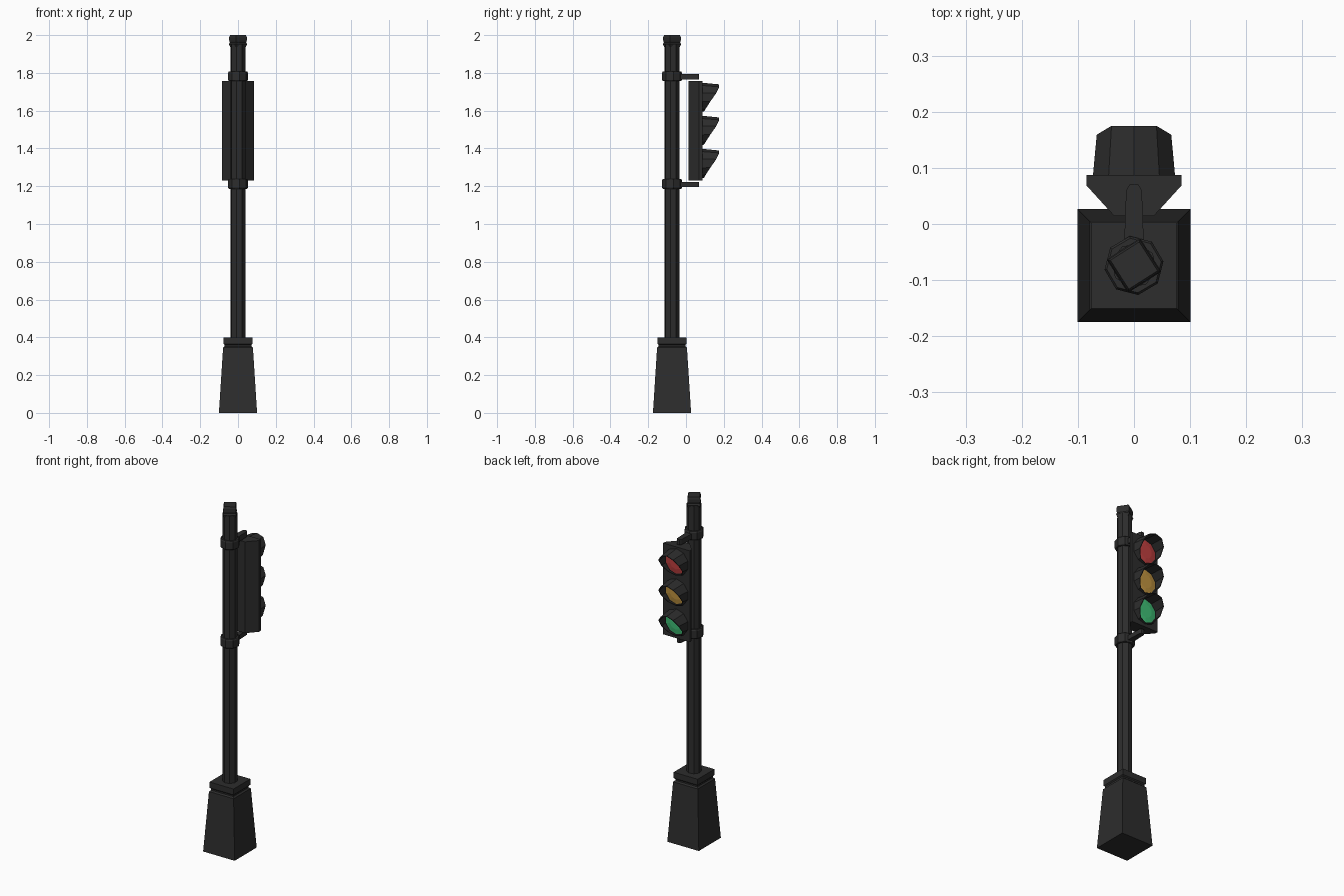
import bpy, bmesh, math

if "Cube" in bpy.data.objects:
    bpy.data.objects.remove(bpy.data.objects["Cube"])

PX = -0.074  # pole centre in y


def material(name, rgb):
    m = bpy.data.materials.new(name)
    m.diffuse_color = (*rgb, 1)
    m.use_nodes = True
    m.node_tree.nodes["Principled BSDF"].inputs["Base Color"].default_value = m.diffuse_color
    return m


BLACK = material("charcoal", (0.026, 0.026, 0.026))
RED = material("red lens", (0.52, 0.05, 0.05))
AMBER = material("amber lens", (0.52, 0.29, 0.05))
GREEN = material("green lens", (0.05, 0.52, 0.18))


def loft(name, rings, mat, caps=True):
    """Join equal-length rings of points with quads."""
    bm = bmesh.new()
    loops = [[bm.verts.new(p) for p in ring] for ring in rings]
    n = len(loops[0])
    for a, b in zip(loops, loops[1:]):
        for i in range(n):
            j = (i + 1) % n
            bm.faces.new((a[i], a[j], b[j], b[i]))
    if caps:
        bm.faces.new(loops[0][::-1])
        bm.faces.new(loops[-1])
    bmesh.ops.recalc_face_normals(bm, faces=bm.faces)
    me = bpy.data.meshes.new(name)
    bm.to_mesh(me)
    bm.free()
    me.materials.append(mat)
    ob = bpy.data.objects.new(name, me)
    bpy.context.collection.objects.link(ob)
    return ob


def post(name, profile, sides, turn, mat=BLACK):
    """Stack of regular polygons around the pole axis; profile is (radius, z)."""
    return loft(name, [[(r * math.cos(turn + math.tau * i / sides),
                         PX + r * math.sin(turn + math.tau * i / sides), z)
                        for i in range(sides)] for r, z in profile], mat)


# Square footing with a groove and a cap plate
q = math.sqrt(2)
post("base", [(0.101 * q, 0), (0.079 * q, 0.345), (0.071 * q, 0.352), (0.071 * q, 0.36),
              (0.077 * q, 0.366), (0.077 * q, 0.40)], 4, math.pi / 4)

# Pole and its turned square finial
post("pole", [(0.04, 0.39), (0.04, 1.95)], 8, math.radians(-12.5))
post("pole_cap", [(0.043, 1.938), (0.050, 1.952), (0.044, 1.962), (0.048, 1.972),
                  (0.048, 1.988), (0.043, 2.0)], 4, math.radians(-12.5))

# Clamps and bracket arms
for label, z0, z1, a0, a1 in (("upper", 1.757, 1.807, 1.764, 1.795),
                              ("lower", 1.186, 1.238, 1.196, 1.222)):
    post(label + "_clamp", [(0.049, z0), (0.053, z0 + 0.006), (0.053, z1 - 0.006), (0.049, z1)],
         8, math.radians(8))
    outline = [(-0.018, -0.05), (0.018, -0.05), (0.014, 0.06), (0.008, 0.07),
               (-0.008, 0.07), (-0.014, 0.06)]
    loft(label + "_arm", [[(x, y, z) for x, y in outline] for z in (a0, a1)], BLACK)

# Signal housing with tapered back
section = [(-0.035, 0.014), (0.035, 0.014), (0.085, 0.069), (0.085, 0.087),
           (-0.085, 0.087), (-0.085, 0.069)]
loft("housing", [[(x, y, z) for x, y in section] for z in (1.229, 1.758)], BLACK)

# Three lenses with slant-cut visors
SIDES = 10
angles = [math.pi / 2 + math.tau * i / SIDES for i in range(SIDES)]


def circle(r, y, zc):
    return [(r * math.cos(a), y, zc + r * math.sin(a)) for a in angles]


for label, zc, mat in (("red", 1.671, RED), ("amber", 1.496, AMBER), ("green", 1.321, GREEN)):
    front = []
    for a in angles:
        y = max(0.095, min(0.175, 0.144 + 0.7 * 0.07 * math.sin(a)))
        r = 0.077 - 0.1 * (y - 0.087)
        front.append((r * math.cos(a), y, zc + r * math.sin(a)))
    visor = loft(label + "_visor", [circle(0.077, 0.085, zc), front], BLACK, caps=False)
    mod = visor.modifiers.new("thickness", "SOLIDIFY")
    mod.thickness = 0.004
    mod.offset = -1
    loft(label + "_lens", [circle(0.068, 0.086, zc), circle(0.067, 0.090, zc),
                           circle(0.04, 0.094, zc)], mat)
